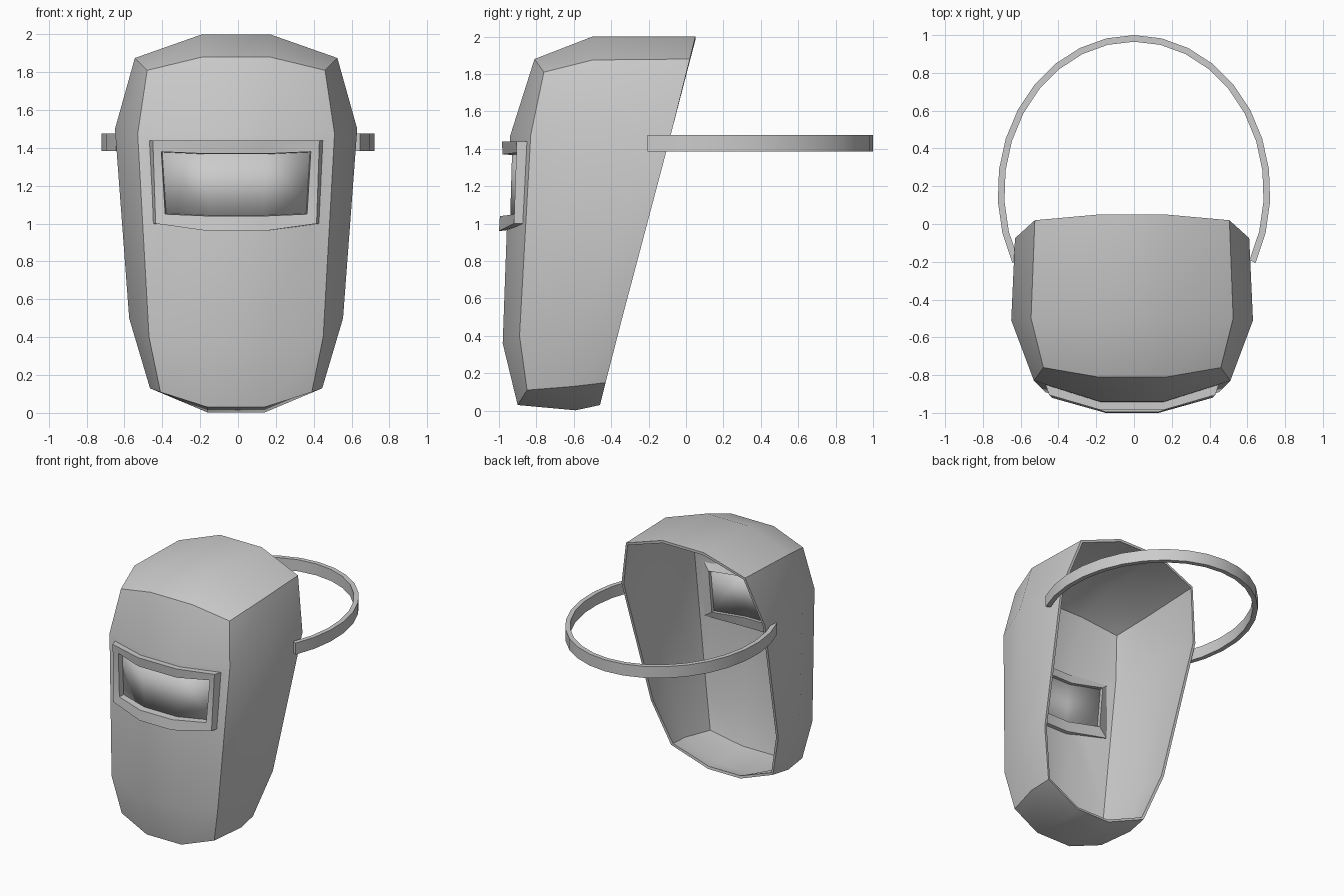
import bpy, bmesh, math

if "Cube" in bpy.data.objects:
    bpy.data.objects.remove(bpy.data.objects["Cube"])

CX = -0.01  # centre line of the mask


def finish(name, grids, smooth=30):
    """Join grids of points (rows x columns) into one welded mesh object."""
    bm = bmesh.new()
    for g in grids:
        rows = [[bm.verts.new(p) for p in r] for r in g]
        for a, b in zip(rows, rows[1:]):
            for i in range(len(a) - 1):
                bm.faces.new((a[i], a[i + 1], b[i + 1], b[i]))
    bmesh.ops.remove_doubles(bm, verts=bm.verts, dist=1e-4)
    bmesh.ops.recalc_face_normals(bm, faces=bm.faces)
    front = min(bm.faces, key=lambda f: f.calc_center_median().y)
    if front.normal.y > 0.3:
        bmesh.ops.reverse_faces(bm, faces=bm.faces)
    me = bpy.data.meshes.new(name)
    bm.to_mesh(me)
    bm.free()
    ob = bpy.data.objects.new(name, me)
    bpy.context.collection.objects.link(ob)
    bpy.ops.object.select_all(action='DESELECT')
    ob.select_set(True)
    bpy.context.view_layer.objects.active = ob
    bpy.ops.object.shade_smooth_by_angle(angle=math.radians(smooth))
    return ob


def sym(half):
    """Mirror a half row (centre outwards) into a full row."""
    return ([(CX - x, y, z) for x, y, z in reversed(half)] +
            [(CX + x, y, z) for x, y, z in half])


# Shell rows: front centre, front corner, side middle, back edge
rows = [
    [(.15, -.90, .03), (.40, -.85, .11), (.455, -.60, .13), (.44, -.43, .15)],
    [(.16, -.98, .36), (.46, -.89, .40), (.565, -.58, .50), (.55, -.34, .50)],
    [(.17, -.94, 1.47), (.52, -.83, 1.475), (.64, -.51, 1.50), (.62, -.075, 1.50)],
    [(.18, -.81, 1.88), (.47, -.76, 1.81), (.535, -.50, 1.875), (.515, .02, 1.88)],
]
wall = [sym(r) for r in rows]


def cap(r, mid, back):
    return [sym(r[:2]), sym([mid, r[2]]), sym([back, r[3]])]


top = cap(rows[3], (.18, -.50, 2.0), (.18, .05, 2.0))
bottom = cap(rows[0], (.15, -.59, .002), (.14, -.46, .03))
shell = finish("mask_shell", [wall, top, bottom])
sol = shell.modifiers.new("thickness", 'SOLIDIFY')
sol.thickness, sol.offset = 0.02, -1

# Window opening in the shell
bpy.ops.mesh.primitive_cube_add(size=1, location=(CX, -.9, 1.21))
cutter = bpy.context.object
cutter.name = "window_cutter"
cutter.scale = (.80, .5, .37)
cutter.hide_render = True
cutter.display_type = 'WIRE'
cut = shell.modifiers.new("window", 'BOOLEAN')
cut.object, cut.operation, cut.solver = cutter, 'DIFFERENCE', 'EXACT'
bpy.context.view_layer.update()
dg = bpy.context.evaluated_depsgraph_get()
baked = bpy.data.meshes.new_from_object(shell.evaluated_get(dg))
shell.modifiers.clear()
shell.data = baked
bpy.data.objects.remove(cutter)
bpy.ops.object.select_all(action='DESELECT')
shell.select_set(True)
bpy.context.view_layer.objects.active = shell
bpy.ops.object.shade_smooth_by_angle(angle=math.radians(30))


# Window frame: closed rings bent to follow the front of the mask
def edges(xt, xb, zt, ztc, zb, zbc, yc, ye, dy=0):
    upper = sym([(.165, yc, ztc), (xt, ye, zt)])
    lower = sym([(.14, yc - dy, zbc), (xb, ye - dy, zb)])
    return upper, lower


def ring(*a):
    u, l = edges(*a)
    return u + l[::-1] + u[:1]


outer_back = ring(.46, .445, 1.44, 1.44, 1.0, .97, -.91, -.845)
outer_front = ring(.44, .425, 1.44, 1.44, 1.0, .96, -.985, -.905, .015)
inner_front = ring(.395, .375, 1.38, 1.37, 1.05, 1.04, -.98, -.90, .015)
inner_back = ring(.385, .365, 1.375, 1.365, 1.055, 1.045, -.89, -.815, .01)
finish("window_frame",
       [[outer_back, outer_front, inner_front, inner_back, outer_back]])

# Window pane
pane = finish("window_pane", [edges(.40, .385, 1.39, 1.38, 1.04, 1.03, -.93, -.855, .01)])
sol = pane.modifiers.new("thickness", 'SOLIDIFY')
sol.thickness, sol.offset = 0.012, -1

# Headband: flat strip swept along an elliptical arc
profile = [(0, 1.385), (0, 1.475), (-.035, 1.475), (-.035, 1.385), (0, 1.385)]
strip = []
for i in range(21):
    a = math.radians(-27 + 234 * i / 20)
    strip.append([((.722 + o) * math.cos(a), .17 + (.83 + o) * math.sin(a), z)
                  for o, z in profile])
ends = [[[r[0], r[1]], [r[3], r[2]]] for r in (strip[0], strip[-1])]
finish("headband", [strip] + ends)
